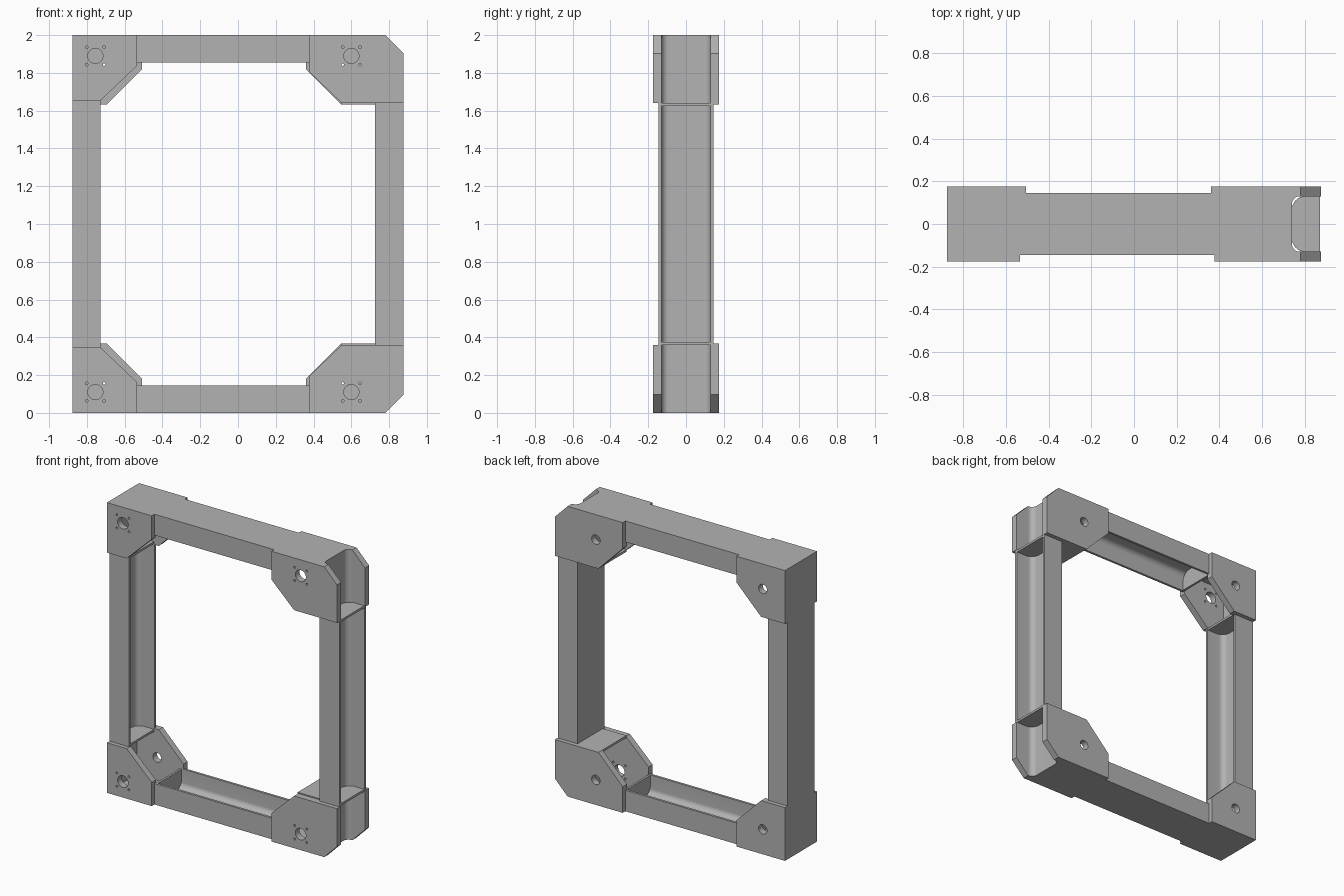
import bpy, bmesh
from math import pi, sin, cos
from mathutils import Vector, Matrix

cube = bpy.data.objects.get("Cube")
if cube:
    bpy.data.objects.remove(cube)

steel = bpy.data.materials.new("grey_steel")
steel.use_nodes = True
COLOUR = (0.45, 0.45, 0.45, 1)
steel.diffuse_color = COLOUR
steel.node_tree.nodes["Principled BSDF"].inputs["Base Color"].default_value = COLOUR

W, H = 0.877, 2.0           # half width, full height
FLANGE, INNER = 0.146, 0.13  # half depth of a channel, outside and inside
FACE = 0.175                # half depth over the corner plates
WEB, DEPTH = 0.015, 0.15    # web thickness, channel depth
RIGHT = W - 0.152           # outer face of the web that opens outward

# Each side maps (y, depth from web, distance along member) to a point
SIDES = {
    "left": lambda y, d, t: (-W + d, y, t),
    "right": lambda y, d, t: (RIGHT + d, y, t),
    "top": lambda y, d, t: (t, y, H - d),
    "bottom": lambda y, d, t: (t, y, d),
}


def finish(obj):
    obj.data.materials.clear()
    obj.data.materials.append(steel)
    bpy.ops.object.select_all(action='DESELECT')
    obj.select_set(True)
    bpy.context.view_layer.objects.active = obj
    bpy.ops.object.shade_smooth_by_angle(angle=pi / 6)


def add_object(name, bm):
    bmesh.ops.recalc_face_normals(bm, faces=bm.faces[:])
    mesh = bpy.data.meshes.new(name)
    bm.to_mesh(mesh)
    bm.free()
    obj = bpy.data.objects.new(name, mesh)
    bpy.context.collection.objects.link(obj)
    return obj


def prism(name, profile, lo, hi, place):
    """Extrude a 2D profile from lo to hi; place turns (a, b, t) into a point."""
    bm = bmesh.new()
    face = bm.faces.new([bm.verts.new(place(a, b, lo)) for a, b in profile])
    out = bmesh.ops.extrude_face_region(bm, geom=[face])
    shift = Vector(place(0, 0, hi)) - Vector(place(0, 0, lo))
    new = [g for g in out["geom"] if isinstance(g, bmesh.types.BMVert)]
    bmesh.ops.translate(bm, verts=new, vec=shift)
    obj = add_object(name, bm)
    finish(obj)
    return obj


def rounded_bottom(radius, depth, steps=8):
    """Open path down one inner wall, around both corners and up the other."""
    path = [(-INNER, depth)]
    for side, start in ((-1, pi), (1, 1.5 * pi)):
        for i in range(steps + 1):
            a = start + i * pi / 2 / steps
            path.append((side * (INNER - radius) + radius * cos(a),
                         WEB + radius + radius * sin(a)))
    return path + [(INNER, depth)]


def channel_profile(depth):
    return rounded_bottom(0.037, depth) + [
        (FLANGE, depth), (FLANGE, 0), (-FLANGE, 0), (-FLANGE, depth)]


def box_profile(a0, a1, b0, b1):
    return [(a0, b0), (a1, b0), (a1, b1), (a0, b1)]


# Four channel members: start and end of each
SPANS = {"left": (0.345, H - 0.345), "right": (0.36, H - 0.36),
         "top": (-0.535, 0.377), "bottom": (-0.535, 0.377)}
PLATE = 0.015
for side, (lo, hi) in SPANS.items():
    place = SIDES[side]
    depth = 0.145 if side in ("top", "bottom") else DEPTH
    prism(side + "_channel", channel_profile(depth), lo, hi, place)
    # Rounded plates closing the channel ends
    for end, t in (("start", lo), ("finish", hi - PLATE)):
        prism(f"{side}_{end}_plate", rounded_bottom(0.062, depth - 0.003),
              t, t + PLATE, place)

# Webs carried on through the corners
corner_web = box_profile(-INNER, INNER, 0, WEB)
for side in ("top", "bottom"):
    prism(side + "_left_corner_web", corner_web, -W, -0.535, SIDES[side])
    prism(side + "_right_corner_web", corner_web, 0.377, RIGHT + WEB, SIDES[side])
for name, lo, hi in (("lower", 0, 0.36), ("upper", H - 0.36, H)):
    prism(name + "_left_corner_web", corner_web, lo, hi, SIDES["left"])
    prism(name + "_right_corner_web", channel_profile(0.052), lo, hi, SIDES["right"])

# Shelves beside the outward channel
for name, z in (("lower", 0.352), ("upper", H - 0.352 - PLATE)):
    prism(name + "_shelf", box_profile(0.545, RIGHT, -INNER, INNER), z, z + PLATE,
          lambda a, b, t: (a, b, t))


def drill(obj, holes):
    """Cut round holes, given as (x, z, radius), along y."""
    bm = bmesh.new()
    for x, z, r in holes:
        m = Matrix.Translation((x, 0, z)) @ Matrix.Rotation(pi / 2, 4, 'X')
        bmesh.ops.create_cone(bm, cap_ends=True, segments=32, radius1=r, radius2=r,
                              depth=1, matrix=m)
    cutter = add_object("hole_cutter", bm)
    cutter.hide_render = True
    mod = obj.modifiers.new("holes", 'BOOLEAN')
    mod.object = cutter
    mod.operation = 'DIFFERENCE'
    mod.solver = 'EXACT'
    bpy.context.view_layer.update()
    result = obj.evaluated_get(bpy.context.evaluated_depsgraph_get())
    mesh = bpy.data.meshes.new_from_object(result)
    obj.modifiers.clear()
    obj.data = mesh
    bpy.data.objects.remove(cutter)
    finish(obj)


def left_outline(x, slope_z, slope_x, z):
    return [(-W, 0), (x, 0), (x, slope_z), (slope_x, z), (-W, z)]


def right_outline(x, slope_z, slope_x, z):
    return [(0.78, 0), (x, 0), (x, slope_z), (slope_x, z), (W, z), (W, 0.098)]


# Corner plates, drawn for the bottom and mirrored to the top
OUTLINES = {
    "left_front": left_outline(-0.535, 0.163, -0.727, 0.345),
    "left_back": left_outline(-0.507, 0.18, -0.695, 0.367),
    "right_front": right_outline(0.377, 0.195, 0.55, 0.36),
    "right_back": right_outline(0.36, 0.18, 0.545, 0.367),
}
BOLT = 0.046
for name, outline in OUTLINES.items():
    front = name.endswith("front")
    lo, hi = (-FACE, -INNER) if front else (INNER, FACE)
    if front:
        cx = -0.755 if "left" in name else 0.60
        holes = [(cx, 0.11, 0.04)]
        holes += [(cx + i * BOLT, 0.11 + j * BOLT, 0.007)
                  for i in (-1, 1) for j in (-1, 1)]
    else:
        holes = [(-0.708 if "left" in name else 0.565, 0.172, 0.032)]
    for level in ("lower", "upper"):
        flip = (lambda z: z) if level == "lower" else (lambda z: H - z)
        plate = prism(f"{level}_{name}_corner_plate",
                      [(x, flip(z)) for x, z in outline], lo, hi,
                      lambda a, b, t: (a, t, b))
        drill(plate, [(x, flip(z), r) for x, z, r in holes])
